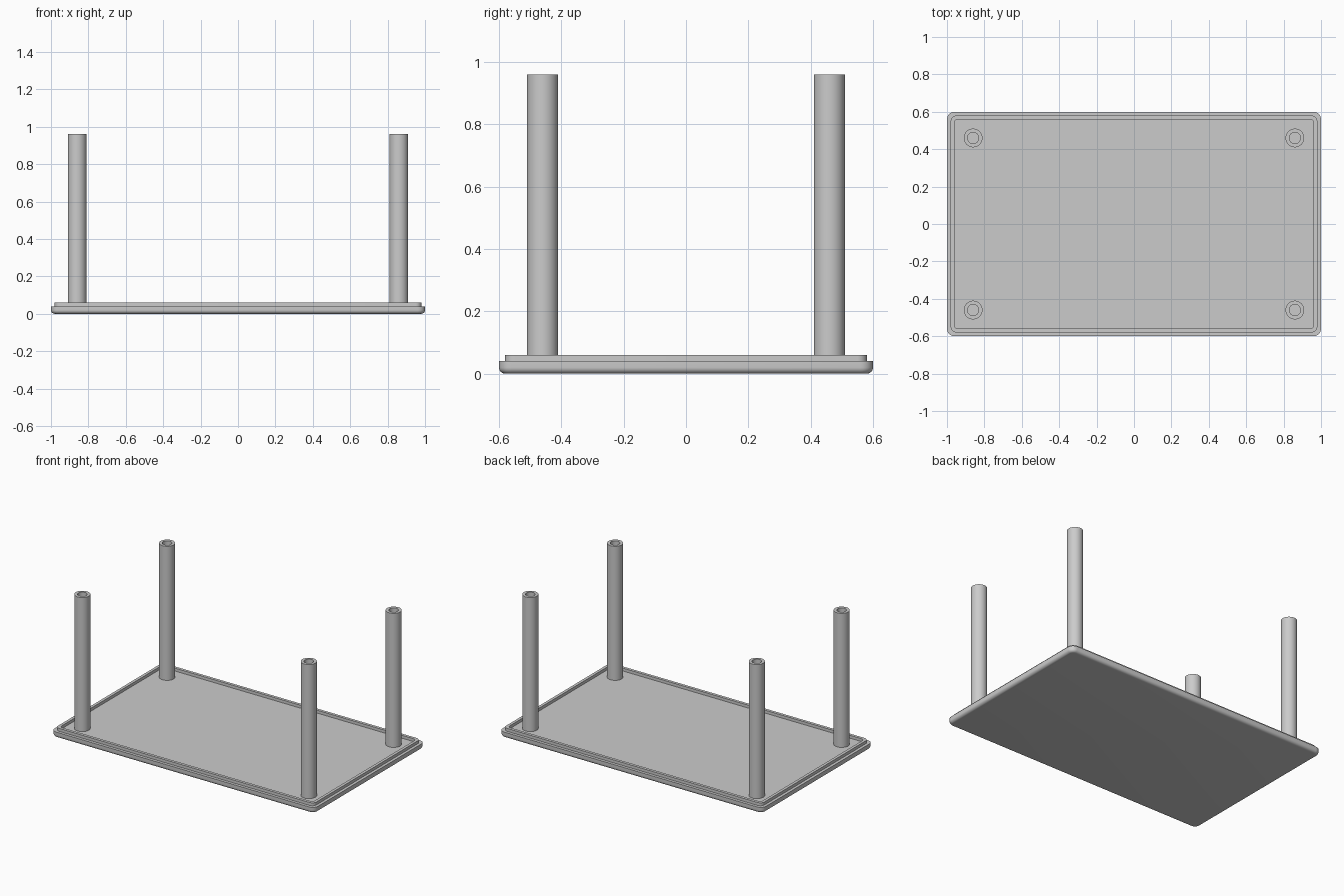
import bpy, bmesh, math

cube = bpy.data.objects.get("Cube")
if cube:
    bpy.data.objects.remove(cube, do_unlink=True)

GREY = (0.6, 0.6, 0.6, 1)
mat = bpy.data.materials.new("light grey plastic")
mat.use_nodes = True
mat.diffuse_color = GREY
mat.node_tree.nodes["Principled BSDF"].inputs["Base Color"].default_value = GREY


def rounded_rect(hx, hy, r, steps=8):
    """Outline of a rectangle with rounded corners, counterclockwise."""
    pts = []
    for k, (sx, sy) in enumerate([(1, 1), (-1, 1), (-1, -1), (1, -1)]):
        for i in range(steps + 1):
            a = math.pi / 2 * (k + i / steps)
            pts.append((sx * (hx - r) + r * math.cos(a), sy * (hy - r) + r * math.sin(a)))
    return pts


def circle(r, n=48):
    return [(r * math.cos(2 * math.pi * i / n), r * math.sin(2 * math.pi * i / n)) for i in range(n)]


def loft(name, sections, location=(0, 0, 0)):
    """Skin a stack of (outline, z) sections and cap both ends."""
    bm = bmesh.new()
    rings = [[bm.verts.new((x, y, z)) for x, y in pts] for pts, z in sections]
    for a, b in zip(rings, rings[1:]):
        for i in range(len(a)):
            j = (i + 1) % len(a)
            bm.faces.new((a[i], a[j], b[j], b[i]))
    bm.faces.new(rings[0][::-1])
    bm.faces.new(rings[-1])
    mesh = bpy.data.meshes.new(name)
    bm.to_mesh(mesh)
    bm.free()
    mesh.materials.append(mat)
    obj = bpy.data.objects.new(name, mesh)
    obj.location = location
    bpy.context.collection.objects.link(obj)
    bpy.ops.object.select_all(action="DESELECT")
    obj.select_set(True)
    bpy.context.view_layer.objects.active = obj
    bpy.ops.object.shade_smooth_by_angle(angle=math.radians(35))
    return obj


# Base plate with rounded bottom edge, stepped shoulder and raised inner lip
HX, HY, FILLET, FLOOR, LIP_TOP = 1.0, 0.6, 0.02, 0.04, 0.06
profile = []
for i in range(7):
    a = math.pi / 2 * i / 6
    profile.append((FILLET * (1 - math.sin(a)), FILLET * (1 - math.cos(a)), 0.04))
profile += [(0, FLOOR, 0.04), (0.02, FLOOR, 0.03), (0.02, LIP_TOP, 0.03),
            (0.04, LIP_TOP, 0.02), (0.04, FLOOR, 0.02)]
loft("base_plate", [(rounded_rect(HX - d, HY - d, max(r - d * (r == 0.04), 0.01)), z)
                    for d, z, r in profile])

# Four hollow corner posts
POST_TOP, R_OUT, R_IN = 0.96, 0.05, 0.03
for side, sx in (("left", 1), ("right", -1)):
    for end, sy in (("front", -1), ("back", 1)):
        loft(f"{end}_{side}_post",
             [(circle(R_OUT), FLOOR - 0.01), (circle(R_OUT), POST_TOP),
              (circle(R_IN), POST_TOP), (circle(R_IN), FLOOR)],
             (sx * 0.86, sy * 0.46, 0))
